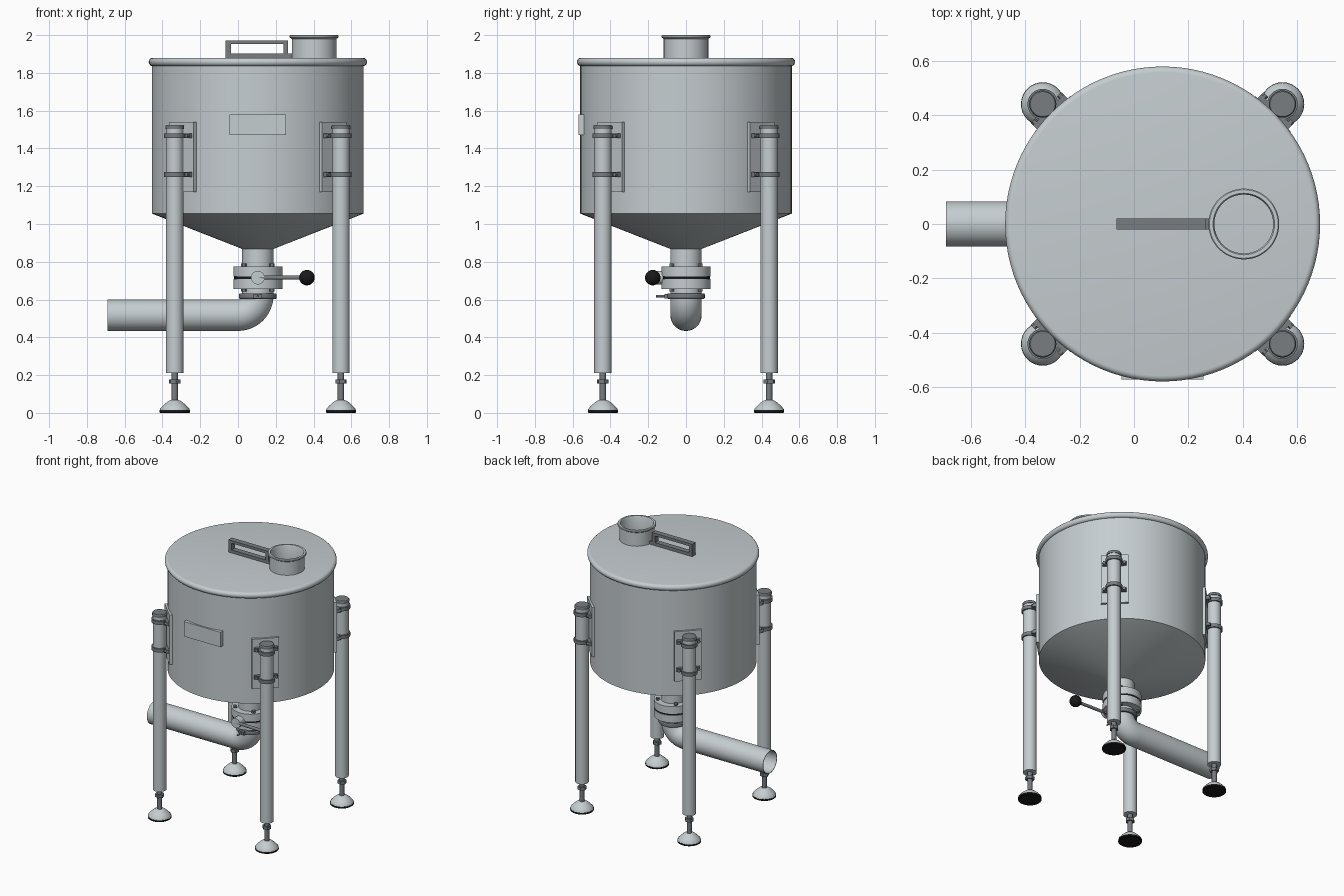
import bpy, bmesh, math
from mathutils import Vector, Matrix

if "Cube" in bpy.data.objects:
    bpy.data.objects.remove(bpy.data.objects["Cube"])

CX = 0.105  # tank axis


def material(name, rgb):
    m = bpy.data.materials.new(name)
    m.diffuse_color = (*rgb, 1)
    m.use_nodes = True
    m.node_tree.nodes["Principled BSDF"].inputs["Base Color"].default_value = m.diffuse_color
    return m


STEEL = material("steel grey", (0.56, 0.61, 0.63))
DARK = material("dark grey", (0.19, 0.205, 0.22))
BLACK = material("black", (0.01, 0.01, 0.01))


def finish(name, bm, mat, place=None, smooth=True):
    bmesh.ops.recalc_face_normals(bm, faces=bm.faces)
    me = bpy.data.meshes.new(name)
    bm.to_mesh(me)
    bm.free()
    ob = bpy.data.objects.new(name, me)
    bpy.context.collection.objects.link(ob)
    me.materials.append(mat)
    if place:
        ob.matrix_world = place
    if smooth:
        bpy.ops.object.select_all(action='DESELECT')
        ob.select_set(True)
        bpy.context.view_layer.objects.active = ob
        bpy.ops.object.shade_smooth_by_angle(angle=math.radians(32))
    return ob


def skin(name, rings, mat, place=None, seg=32, loop=False):
    """Bridge circles given as (centre, u axis, v axis, radius)."""
    bm = bmesh.new()
    rows = []
    for c, u, v, r in rings:
        rows.append([bm.verts.new(Vector(c) + r * (math.cos(a) * Vector(u) + math.sin(a) * Vector(v)))
                     for a in (2 * math.pi * i / seg for i in range(seg))])
    pairs = list(zip(rows, rows[1:])) + ([(rows[-1], rows[0])] if loop else [])
    for a, b in pairs:
        for i in range(seg):
            j = (i + 1) % seg
            bm.faces.new((a[i], a[j], b[j], b[i]))
    if not loop:
        bm.faces.new(rows[0])
        bm.faces.new(rows[-1])
    return finish(name, bm, mat, place, seg > 8)


def lathe(name, profile, mat, place=None, seg=32, loop=False):
    """Turn a (radius, height) profile around z."""
    return skin(name, [((0, 0, z), (1, 0, 0), (0, 1, 0), r) for r, z in profile], mat, place, seg, loop)


def box(name, lo, hi, mat, place=None):
    bm = bmesh.new()
    bmesh.ops.create_cube(bm, size=1)
    for v in bm.verts:
        v.co = [l + (c + 0.5) * (h - l) for l, h, c in zip(lo, hi, v.co)]
    return finish(name, bm, mat, place, False)


def rod(name, a, b, r, mat, place=None, seg=16):
    """Cylinder from a to b."""
    a, b = Vector(a), Vector(b)
    q = (b - a).to_track_quat('Z', 'Y')
    u, v = q @ Vector((1, 0, 0)), q @ Vector((0, 1, 0))
    return skin(name, [(a, u, v, r), (b, u, v, r)], mat, place, seg)


AXIS = Matrix.Translation((CX, 0, 0))

# Tank with conical bottom
lathe("tank", [(0.083, 0.868), (0.56, 1.055), (0.56, 1.85)], STEEL, AXIS, 96)
# Lid with rolled rim
rim = [(0.557 + 0.021 * math.cos(t), 1.858 + 0.022 * math.sin(t))
       for t in (math.pi * (i / 10 - 0.5) for i in range(11))]
lathe("lid", rim, STEEL, AXIS, 96)

# Filling neck on the lid
lathe("inlet_neck", [(0.118, 1.875), (0.118, 1.98), (0.124, 1.984), (0.13, 1.988), (0.13, 1.996),
                     (0.126, 2.0), (0.113, 2.0), (0.108, 1.99), (0.108, 1.875)],
      STEEL, Matrix.Translation((0.403, 0, 0)), 48, True)

# Lid handle frame
for nm, x0, x1, z0, z1 in (("bottom", -0.065, 0.285, 1.879, 1.903), ("top", -0.065, 0.265, 1.952, 1.972),
                           ("left", -0.065, -0.038, 1.903, 1.952), ("right", 0.24, 0.265, 1.903, 1.952)):
    box("lid_handle_" + nm, (x0, -0.02, z0), (x1, 0.02, z1), DARK)

# Name plate
box("front_plate", (CX - 0.15, -0.57, 1.47), (CX + 0.15, -0.535, 1.58), STEEL)

# Outlet and valve
lathe("outlet_pipe", [(0.083, 0.76), (0.083, 0.875)], STEEL, AXIS)
lathe("valve_upper_flange", [(0.13, 0.721), (0.13, 0.775)], STEEL, AXIS, 48)
lathe("valve_seal", [(0.126, 0.708), (0.126, 0.722)], BLACK, AXIS, 48)
lathe("valve_lower_flange", [(0.13, 0.655), (0.13, 0.709)], STEEL, AXIS, 48)
for i in range(4):
    a = math.pi * (i / 2 + 0.25)
    x, y = 0.106 * math.cos(a), 0.106 * math.sin(a)
    rod("flange_bolt_top", (x, y, 0.77), (x, y, 0.79), 0.014, DARK, AXIS, 6)
    rod("flange_bolt_bottom", (x, y, 0.642), (x, y, 0.66), 0.014, DARK, AXIS, 6)

# Valve lever with ball knob
rod("valve_hub", (0, -0.11, 0.716), (0, -0.178, 0.716), 0.036, STEEL, AXIS, 24)
rod("valve_lever", (0, -0.167, 0.716), (0.24, -0.175, 0.716), 0.011, DARK, AXIS)
bm = bmesh.new()
bmesh.ops.create_uvsphere(bm, u_segments=24, v_segments=14, radius=0.041)
finish("lever_knob", bm, BLACK, Matrix.Translation((0.365, -0.176, 0.716)))

# Discharge pipe: hollow, short drop, elbow, long run to the left
BEND, ZB = 0.105, 0.622
path = [((CX, 0, 0.66), 0)]
for i in range(13):
    t = math.pi / 2 * i / 12
    path.append(((CX - BEND + BEND * math.cos(t), 0, ZB - BEND * math.sin(t)), t))
path.append(((-0.69, 0, ZB - BEND), math.pi / 2))
outer = [(c, (math.cos(t), 0, -math.sin(t)), (0, 1, 0), 0.083) for c, t in path]
inner = [(c, u, v, 0.079) for c, u, v, r in reversed(outer)]
skin("discharge_pipe", outer + inner, STEEL, None, 40, True)

# Pipe clamp with screw
lathe("pipe_clamp", [(0.08, 0.604), (0.096, 0.604), (0.1, 0.61), (0.1, 0.626), (0.096, 0.632), (0.08, 0.632)],
      DARK, AXIS, 32, True)
box("clamp_lug", (-0.022, -0.115, 0.606), (0.022, -0.09, 0.63), DARK, AXIS)
rod("clamp_screw", (0, -0.1, 0.618), (0, -0.158, 0.618), 0.006, DARK, AXIS, 12)

# Four legs; local +x points away from the tank
LEG = 0.44 * math.sqrt(2)
for i, side in enumerate(("back_right", "back_left", "front_left", "front_right")):
    turn = AXIS @ Matrix.Rotation(math.pi * (i / 2 + 0.25), 4, 'Z')
    place = turn @ Matrix.Translation((LEG, 0, 0))

    box("mount_plate_" + side, (0.545, -0.092, 1.17), (0.572, 0.092, 1.54), STEEL, turn)
    lathe("leg_" + side, [(0.046, 0.21), (0.046, 1.505)], STEEL, place)
    lathe("leg_cap_" + side, [(0.05, 1.503), (0.05, 1.518), (0.046, 1.524)], DARK, place)
    for z in (1.262, 1.467):
        lathe("leg_clamp_" + side, [(0.044, z - 0.013), (0.056, z - 0.013), (0.056, z + 0.013), (0.044, z + 0.013)],
              DARK, place, 32, True)
        box("clamp_ears_" + side, (-0.055, -0.08, z - 0.013), (-0.03, 0.08, z + 0.013), DARK, place)
        for y in (-0.068, 0.068):
            rod("clamp_bolt_" + side, (-0.032, y, z), (-0.018, y, z), 0.012, DARK, place, 6)

    # Levelling foot
    lathe("foot_stem_" + side, [(0.017, 0.06), (0.017, 0.215)], DARK, place, 16)
    lathe("foot_nut_" + side, [(0.031, 0.155), (0.031, 0.177)], DARK, place, 6)
    lathe("foot_dome_" + side, [(0.079, 0.013), (0.077, 0.022), (0.06, 0.04), (0.042, 0.056), (0.03, 0.064),
                                (0.022, 0.067)], STEEL, place)
    lathe("foot_pad_" + side, [(0.076, 0), (0.08, 0.003), (0.08, 0.014)], BLACK, place)
